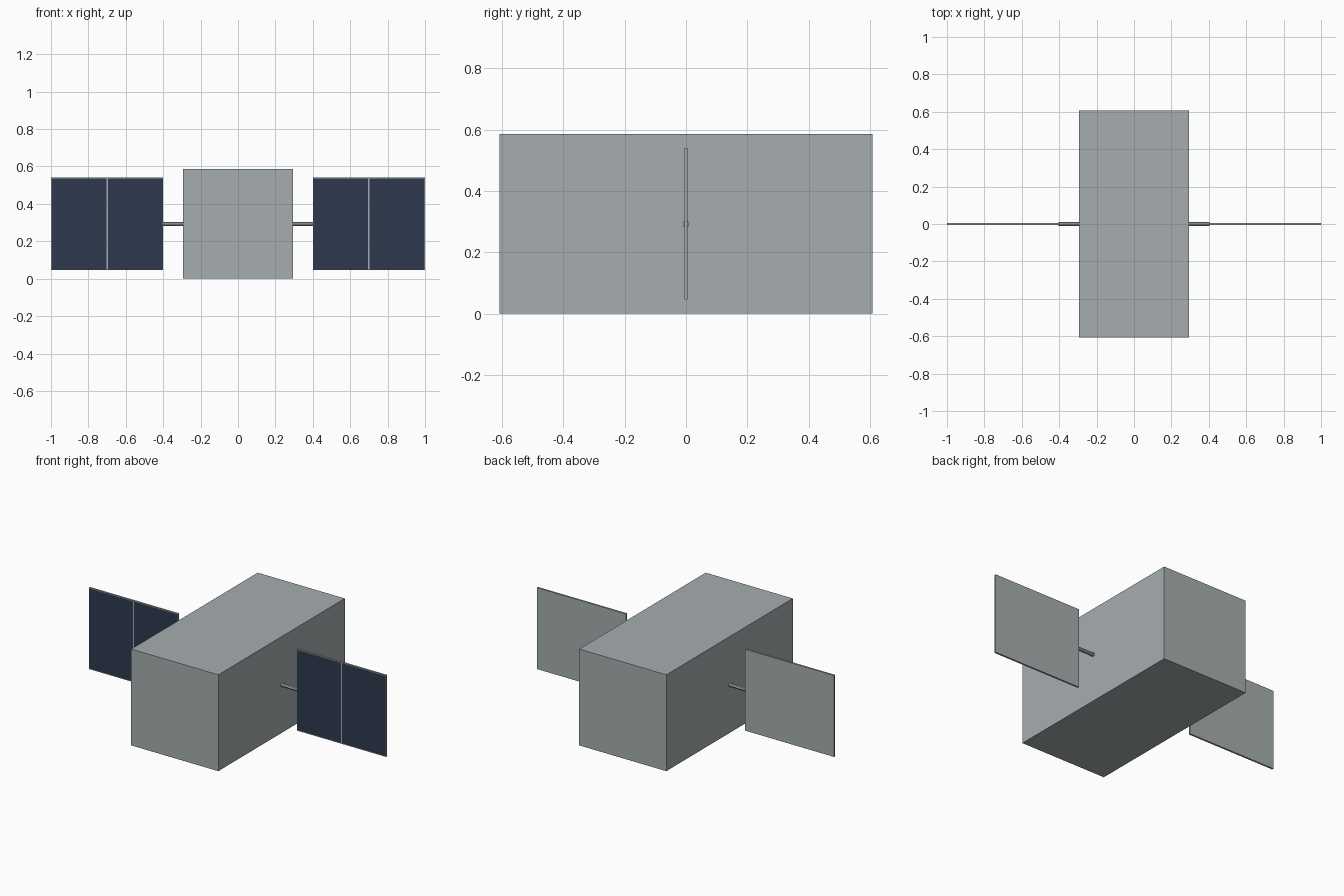
import bpy, bmesh
from mathutils import Vector

cube = bpy.data.objects.get("Cube")
if cube:
    bpy.data.objects.remove(cube, do_unlink=True)

MID_Z = 0.293


def material(name, rgb):
    mat = bpy.data.materials.new(name)
    mat.use_nodes = True
    colour = (*rgb, 1)
    mat.diffuse_color = colour
    mat.node_tree.nodes["Principled BSDF"].inputs["Base Color"].default_value = colour
    return mat


def box_mesh(size):
    bm = bmesh.new()
    bmesh.ops.create_cube(bm, size=1)
    bmesh.ops.scale(bm, vec=size, verts=bm.verts)
    return bm


def add_object(name, bm, location, materials):
    mesh = bpy.data.meshes.new(name)
    bm.to_mesh(mesh)
    bm.free()
    for mat in materials:
        mesh.materials.append(mat)
    obj = bpy.data.objects.new(name, mesh)
    obj.location = location
    bpy.context.collection.objects.link(obj)
    return obj


grey = material("metal grey", (0.381, 0.423, 0.429))
navy = material("solar cell navy", (0.026, 0.042, 0.076))

# Main body
add_object("body", box_mesh((0.586, 1.216, 0.586)), (0, 0, MID_Z), [grey])

for side, sign in (("left", 1), ("right", -1)):
    # Solar panel: split in two, with an inset dark cell on each front half
    bm = box_mesh((0.6, 0.011, 0.495))
    bmesh.ops.bisect_plane(bm, geom=bm.verts[:] + bm.edges[:] + bm.faces[:],
                           plane_co=(0, 0, 0), plane_no=(1, 0, 0))
    bm.normal_update()
    cells = [f for f in bm.faces if f.normal.y < -0.9]
    bmesh.ops.inset_individual(bm, faces=cells, thickness=0.006)
    for face in cells:
        face.material_index = 1
    add_object(side + "_solar_panel", bm, (sign * 0.7, 0, MID_Z), [grey, navy])

    # Rod joining the panel to the body
    bpy.ops.mesh.primitive_cylinder_add(vertices=8, radius=0.011, depth=0.12,
                                        location=(sign * 0.343, 0, MID_Z),
                                        rotation=Vector((1, 0, 0)).to_track_quat("Z", "Y").to_euler())
    rod = bpy.context.object
    rod.name = side + "_panel_rod"
    rod.data.materials.append(grey)
